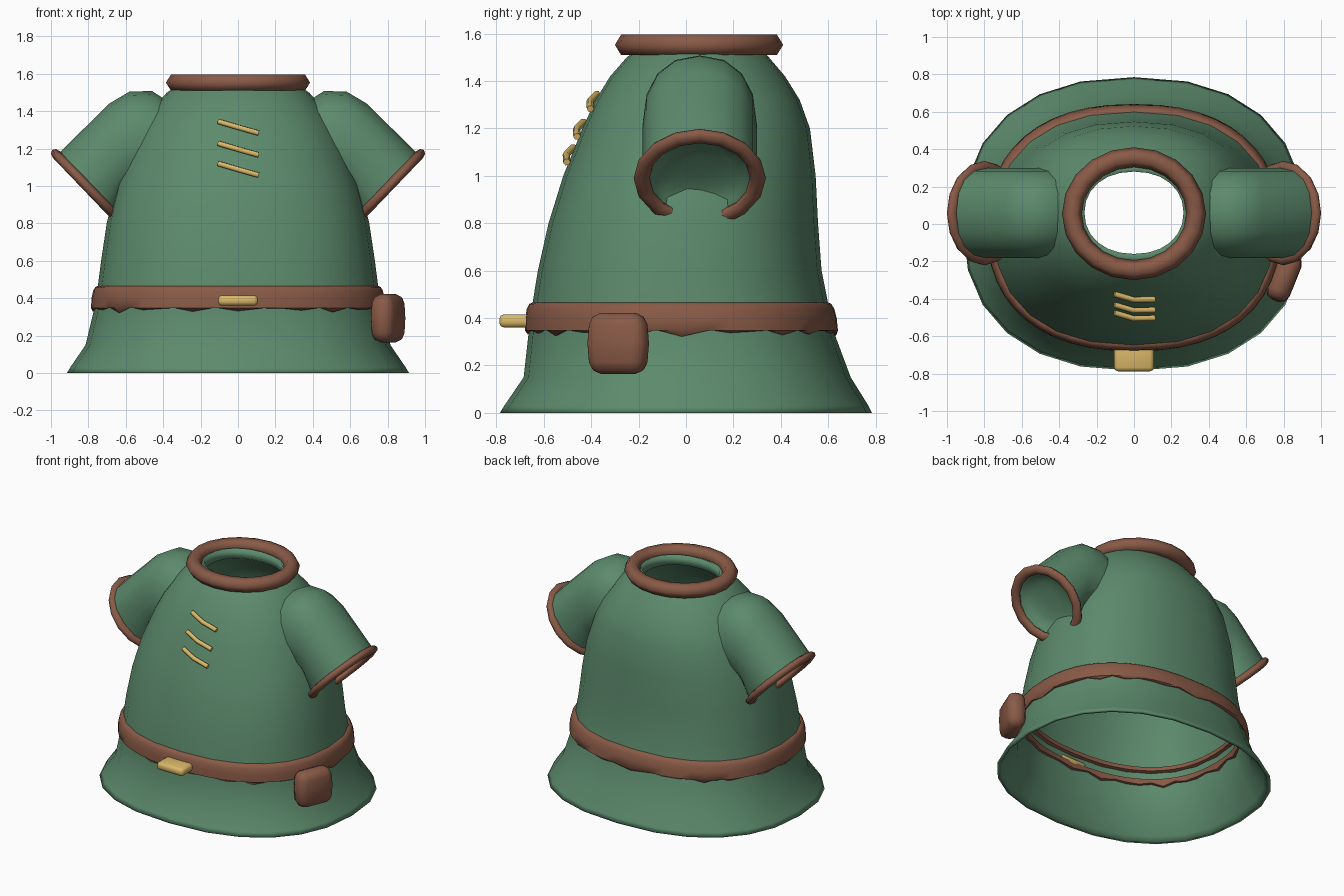
import bpy, bmesh, math
from mathutils import Vector, Matrix

if "Cube" in bpy.data.objects:
    bpy.data.objects.remove(bpy.data.objects["Cube"])


def material(name, rgb):
    m = bpy.data.materials.new(name)
    m.diffuse_color = (*rgb, 1)
    m.use_nodes = True
    m.node_tree.nodes["Principled BSDF"].inputs["Base Color"].default_value = m.diffuse_color
    return m


GREEN = material("green cloth", (0.107, 0.254, 0.150))
BROWN = material("brown leather", (0.25, 0.102, 0.062))
GOLD = material("gold metal", (0.70, 0.48, 0.14))


def finish(name, bm, mat, angle=50):
    bmesh.ops.recalc_face_normals(bm, faces=bm.faces)
    me = bpy.data.meshes.new(name)
    bm.to_mesh(me)
    bm.free()
    me.materials.append(mat)
    ob = bpy.data.objects.new(name, me)
    bpy.context.collection.objects.link(ob)
    bpy.ops.object.select_all(action='DESELECT')
    ob.select_set(True)
    bpy.context.view_layer.objects.active = ob
    bpy.ops.object.shade_smooth_by_angle(angle=math.radians(angle))
    return ob


def loft(name, rings, mat, cyclic=False, cap=False, angle=50):
    """Skin a stack of closed rings; cyclic joins last to first, cap fills the last ring."""
    bm = bmesh.new()
    vs = [[bm.verts.new(p) for p in r] for r in rings]
    n = len(vs[0])
    for a, b in zip(vs, vs[1:] + vs[:1] if cyclic else vs[1:]):
        for i in range(n):
            j = (i + 1) % n
            bm.faces.new((a[i], a[j], b[j], b[i]))
    if cap:
        bm.faces.new(vs[-1])
    return finish(name, bm, mat, angle)


def oval(center, u, v, n, power=1.0):
    """Rounded oval spanned by the half-axis vectors u and v."""
    pts = []
    for i in range(n):
        t = 2 * math.pi * i / n
        c, s = math.cos(t), math.sin(t)
        c = math.copysign(abs(c) ** power, c)
        s = math.copysign(abs(s) ** power, s)
        pts.append(Vector(center) + Vector(u) * c + Vector(v) * s)
    return pts


def level(z, rx, front, back, n=24, power=0.86):
    return oval((0, (front + back) / 2, z), (rx, 0, 0), (0, (back - front) / 2, 0), n, power)


def hoop(name, center, u, v, normal, half_w, half_h, n, sides):
    """Ring with an oval path and a small oval cross-section."""
    rings = []
    for k in range(sides):
        a = 2 * math.pi * k / sides
        du, dv = Vector(u), Vector(v)
        du += du.normalized() * half_w * math.cos(a)
        dv += dv.normalized() * half_w * math.cos(a)
        c = Vector(center) + Vector(normal) * half_h * math.sin(a)
        rings.append(oval(c, du, dv, n))
    return loft(name, rings, BROWN, True, angle=70)


# Tunic body: height, half width, front y, back y
BODY = [(0.0, 0.915, -0.785, 0.785), (0.03, 0.897, -0.767, 0.77), (0.15, 0.815, -0.685, 0.695),
        (0.33, 0.772, -0.665, 0.628), (0.46, 0.75, -0.648, 0.60), (0.60, 0.732, -0.625, 0.572),
        (0.80, 0.702, -0.58, 0.557), (1.00, 0.655, -0.518, 0.547), (1.20, 0.58, -0.437, 0.523),
        (1.32, 0.52, -0.382, 0.48), (1.42, 0.455, -0.32, 0.418), (1.50, 0.38, -0.25, 0.35),
        (1.54, 0.32, -0.20, 0.31), (1.56, 0.265, -0.16, 0.28)]
outer = [level(*row, power=0.86 if k < 10 else 0.93) for k, row in enumerate(BODY)]
# neck wall and thin lining back down to the hem
T = 0.025
lining = [level(1.485, 0.265, -0.16, 0.28, power=0.93)]
for z, rx, f, b in reversed(BODY[:11]):
    lining.append(level(z - (0.015 if z > 1.3 else 0), rx - T, f + T, b - T))
loft("tunic_body", outer + lining, GREEN, True, angle=180)


# Belt following the body, with an uneven lower edge
def body_at(z):
    for a, b in zip(BODY, BODY[1:]):
        if a[0] <= z <= b[0]:
            t = (z - a[0]) / (b[0] - a[0])
            return [p + (q - p) * t for p, q in zip(a[1:], b[1:])]


rings = []
for z, off in [(0.333, -0.045), (0.322, 0.002), (0.348, 0.017), (0.40, 0.023), (0.44, 0.021),
               (0.46, 0.013), (0.466, 0.0), (0.466, -0.05), (0.44, -0.05), (0.43, -0.01),
               (0.40, -0.01), (0.385, -0.045)]:
    rx, f, b = body_at(z)
    ring = level(z, rx + off, f - off, b + off, 48)
    if z < 0.34:
        for i, p in enumerate(ring):
            p.z += 0.03 * abs(math.sin(i * 1.3))
    rings.append(ring)
loft("belt", rings, BROWN, True)

# Collar
hoop("collar", (0, 0.055, 1.553), (0.332, 0, 0), (0, 0.302, 0), (0, 0, 1), 0.053, 0.05, 20, 6)

# Sleeves and cuffs: upper and lower points of each sleeve section in x, z
SLEEVE = [((0.37, 1.45), (0.60, 0.97)), ((0.46, 1.508), (0.62, 0.93)), ((0.58, 1.505), (0.63, 0.90)),
          ((0.69, 1.44), (0.63, 0.87)), ((0.967, 1.165), (0.632, 0.815))]
for side, s in (("right", 1), ("left", -1)):
    rings = []
    for (x1, z1), (x0, z0) in SLEEVE:
        c = (s * (x0 + x1) / 2, 0.058, (z0 + z1) / 2)
        rings.append(oval(c, (s * (x1 - x0) / 2, 0, (z1 - z0) / 2), (0, 0.241, 0), 16, 0.88))
    # shallow hollow at the sleeve opening
    for depth, scale in ((0.0, 0.93), (0.04, 0.82), (0.065, 0.55), (0.072, 0.25)):
        c = (s * (0.80 - 0.72 * depth), 0.058, 0.99 + 0.69 * depth)
        rings.append(oval(c, (s * 0.1675 * scale, 0, 0.175 * scale), (0, 0.241 * scale, 0), 16, 0.9))
    loft(side + "_sleeve", rings, GREEN, cap=True, angle=75)
    hoop(side + "_cuff", (s * 0.80, 0.058, 0.99), (s * 0.1705, 0, 0.178), (0, 0.245, 0),
         (s * 0.72, 0, -0.69), 0.034, 0.026, 16, 8)


# Rounded blocks: belt buckle and side pouch
def block(name, center, size, turn, bevel, mat, taper=0.0):
    bm = bmesh.new()
    bmesh.ops.create_cube(bm, size=1)
    bmesh.ops.subdivide_edges(bm, edges=[e for e in bm.edges
                                         if abs(e.verts[0].co.z - e.verts[1].co.z) > 0.5], cuts=1)
    bmesh.ops.scale(bm, vec=size, verts=bm.verts)
    corners = [e for e in bm.edges if e.calc_face_angle(0) > 0.5]
    bmesh.ops.bevel(bm, geom=corners, offset=bevel, segments=2, profile=0.5, affect='EDGES')
    for v in bm.verts:
        k = 1 - taper * (2 * v.co.z / size[2]) ** 2
        v.co.x *= k
        v.co.y *= k
    bmesh.ops.transform(bm, verts=bm.verts,
                        matrix=Matrix.Translation(center) @ Matrix.Rotation(turn, 4, 'Z'))
    return finish(name, bm, mat)


block("belt_buckle", (0, -0.70, 0.388), (0.212, 0.175, 0.056), 0, 0.02, GOLD)
block("pouch", (0.803, -0.286, 0.293), (0.13, 0.268, 0.258), math.radians(-22), 0.05, BROWN, 0.13)

# Chest lacing
for k, (z, y) in enumerate([(1.345, -0.375), (1.228, -0.432), (1.12, -0.475)]):
    cu = bpy.data.curves.new("lace", 'CURVE')
    cu.dimensions = '3D'
    cu.bevel_depth = 0.0155
    cu.bevel_resolution = 1
    cu.use_fill_caps = True
    sp = cu.splines.new('POLY')
    sp.points.add(2)
    for p, co in zip(sp.points, [(-0.105, y, z), (-0.003, y - 0.03, z - 0.03),
                                 (0.11, y - 0.028, z - 0.062)]):
        p.co = (*co, 1)
    cu.materials.append(GOLD)
    ob = bpy.data.objects.new("lace_%d" % (k + 1), cu)
    bpy.context.collection.objects.link(ob)
